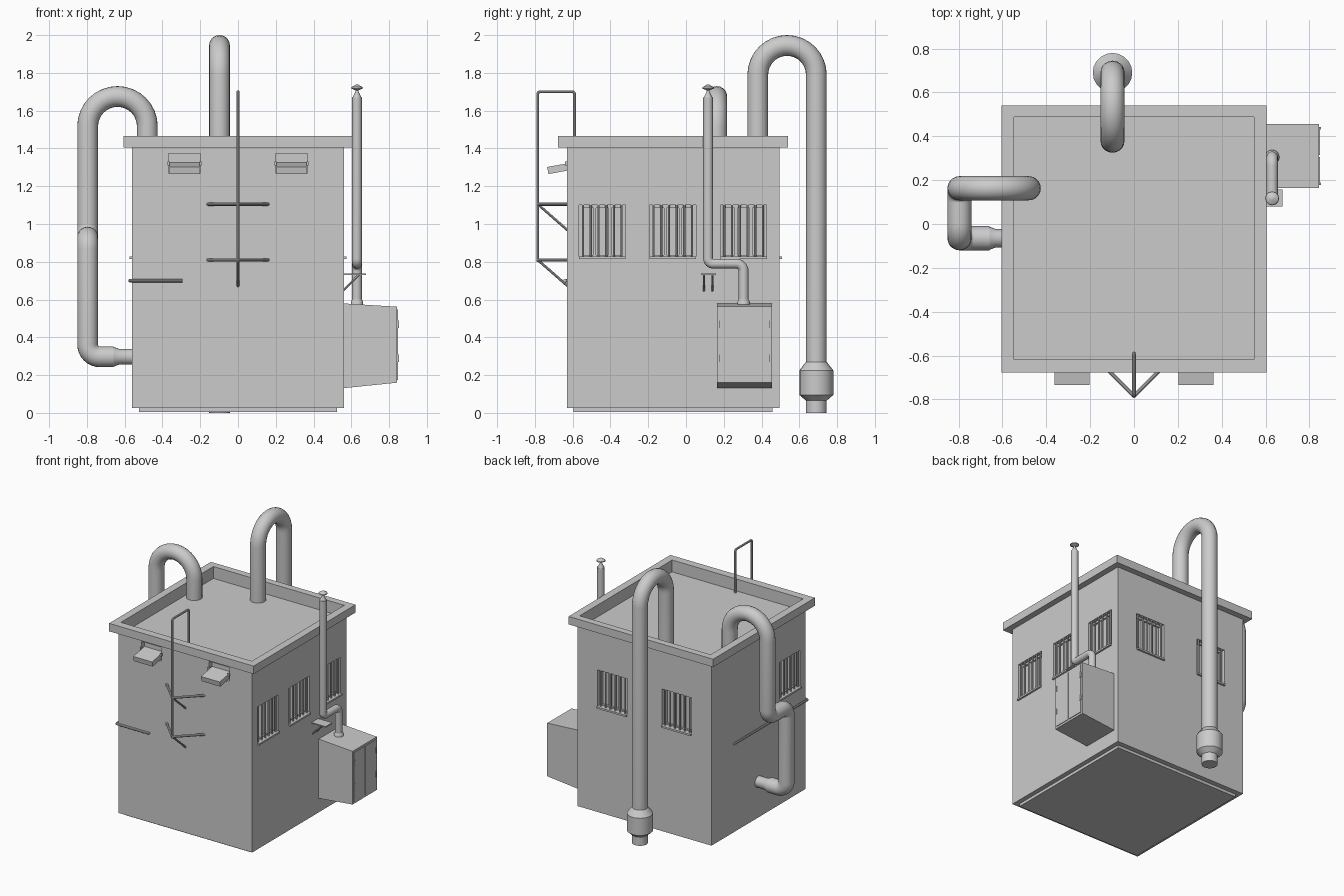
import bpy, bmesh, math
from mathutils import Matrix, Vector

if "Cube" in bpy.data.objects:
    bpy.data.objects.remove(bpy.data.objects["Cube"])

I = Matrix.Identity(4)
cutters = []


def finish(bm, name, smooth=False):
    bmesh.ops.recalc_face_normals(bm, faces=bm.faces[:])
    me = bpy.data.meshes.new(name)
    bm.to_mesh(me)
    bm.free()
    ob = bpy.data.objects.new(name, me)
    bpy.context.collection.objects.link(ob)
    if smooth:
        smooth_shade(ob)
    return ob


def smooth_shade(ob):
    bpy.ops.object.select_all(action='DESELECT')
    ob.select_set(True)
    bpy.context.view_layer.objects.active = ob
    bpy.ops.object.shade_smooth_by_angle(angle=math.radians(35))


def add_box(bm, lo, hi, m=I):
    lo, hi = Vector(lo), Vector(hi)
    mat = m @ Matrix.Translation((lo + hi) / 2) @ Matrix.Diagonal((*(hi - lo), 1))
    bmesh.ops.create_cube(bm, size=1, matrix=mat)


def boxes(name, items, m=I):
    bm = bmesh.new()
    for lo, hi in items:
        add_box(bm, lo, hi, m)
    return finish(bm, name)


def prism(name, profile, axis_lo, axis_hi, place):
    """Extrude a 2D profile between two values; place(a, b, t) gives the 3D point."""
    bm = bmesh.new()
    ends = [[bm.verts.new(place(a, b, t)) for a, b in profile] for t in (axis_lo, axis_hi)]
    n = len(profile)
    bm.faces.new(ends[0])
    bm.faces.new(ends[1])
    for i in range(n):
        j = (i + 1) % n
        bm.faces.new((ends[0][i], ends[0][j], ends[1][j], ends[1][i]))
    return finish(bm, name)


def lathe(name, profile, m, segs=20):
    bm = bmesh.new()
    rings = [[bm.verts.new(m @ Vector((r * math.cos(2 * math.pi * i / segs),
                                       r * math.sin(2 * math.pi * i / segs), z)))
              for i in range(segs)] for r, z in profile]
    for a, b in zip(rings, rings[1:]):
        for i in range(segs):
            j = (i + 1) % segs
            bm.faces.new((a[i], a[j], b[j], b[i]))
    bm.faces.new(rings[0])
    bm.faces.new(rings[-1])
    return finish(bm, name, True)


def pipe(name, pts, r, bends=(), res=8, steps=8):
    """Round tube along a path; right-angle corners are filleted by the bend radii."""
    pts = [Vector(p) for p in pts]
    path = [pts[0]]
    for k in range(1, len(pts) - 1):
        p, R = pts[k], bends[k - 1]
        d1, d2 = (pts[k - 1] - p).normalized(), (pts[k + 1] - p).normalized()
        c = p + R * (d1 + d2)
        for i in range(steps + 1):
            t = math.pi / 2 * i / steps
            q = c - R * (d2 * math.cos(t) + d1 * math.sin(t))
            if (q - path[-1]).length > 1e-3:
                path.append(q)
    path.append(pts[-1])
    cu = bpy.data.curves.new(name, 'CURVE')
    cu.dimensions = '3D'
    cu.bevel_depth, cu.bevel_resolution, cu.use_fill_caps = r, res, True
    sp = cu.splines.new('POLY')
    sp.points.add(len(path) - 1)
    for sp_pt, q in zip(sp.points, path):
        sp_pt.co = (*q, 1)
    ob = bpy.data.objects.new(name, cu)
    bpy.context.collection.objects.link(ob)
    bpy.ops.object.select_all(action='DESELECT')
    ob.select_set(True)
    bpy.context.view_layer.objects.active = ob
    bpy.ops.object.convert(target='MESH')
    smooth_shade(bpy.context.view_layer.objects.active)


# Barred windows, each modelled facing -y and turned onto its wall
def window(name, pos, turn, w=0.245, h=0.28, d=0.04):
    m = Matrix.Translation(pos) @ Matrix.Rotation(math.radians(turn), 4, 'Z')
    cutters.append(((-w / 2, -0.1, 0), (w / 2, d, h), m))
    f = 0.015
    frame = [((x - f / 2, d - 0.015, 0), (x + f / 2, d + 0.005, h))
             for x in (-w / 2 + f / 2, -0.04, 0.04, w / 2 - f / 2)]
    frame += [((-w / 2, d - 0.014, z), (w / 2, d + 0.005, z + f)) for z in (0, h - f)]
    boxes(name + "_frame", frame, m)
    boxes(name + "_sill", [((-w / 2, -0.014, -0.006), (w / 2, d, 0.007))], m)
    bm = bmesh.new()
    for i in range(6):
        x = -w / 2 + w * (i + 0.5) / 6
        bmesh.ops.create_cone(bm, cap_ends=True, segments=8, radius1=0.006, radius2=0.006, depth=h,
                              matrix=m @ Matrix.Translation((x, 0.008, h / 2)))
    finish(bm, name + "_bars", True)


for i, y in enumerate((-0.443, -0.07, 0.305)):
    window(f"right_window_{i}", (0.56, y, 0.82), 90)
window("left_window", (-0.56, -0.443, 0.82), -90)
for i, x in enumerate((-0.27, 0.27)):
    window(f"back_window_{i}", (x, 0.495, 0.82), 180)

# Tilted hatches in front openings
for s in (-1, 1):
    x0, x1 = s * 0.283 - 0.085, s * 0.283 + 0.085
    cutters.append(((x0, -0.8, 1.27), (x1, -0.595, 1.373), I))
    prism("front_hatch", [(-0.6, 1.326), (-0.735, 1.302), (-0.728, 1.264), (-0.6, 1.288)],
          x0 + 0.006, x1 - 0.006, lambda a, b, t: (t, a, b))
    boxes("hatch_pivots", [((x - 0.006, -0.64, 1.31), (x + 0.006, -0.62, 1.332)) for x in (x0, x1)])

# Building body, base and roof rim, with openings cut out
base = boxes("base_plinth", [((-0.525, -0.595, 0.004), (0.525, 0.457, 0.03))])
body = boxes("building_walls", [((-0.56, -0.63, 0.025), (0.56, 0.495, 1.41))])
rim = boxes("roof_rim", [((-0.605, -0.677, 1.405), (0.605, 0.54, 1.465))])
cutters.append(((-0.548, -0.617, 1.375), (0.548, 0.488, 1.6), I))
bm = bmesh.new()
for lo, hi, m in cutters:
    add_box(bm, lo, hi, m)
cut = finish(bm, "opening_cutter")
cut.hide_render = True
for ob in (body, rim):
    mod = ob.modifiers.new("openings", 'BOOLEAN')
    mod.operation, mod.solver, mod.object = 'DIFFERENCE', 'EXACT', cut
    bpy.context.view_layer.objects.active = ob
    bpy.ops.object.modifier_apply(modifier=mod.name)
bpy.data.objects.remove(cut)

# Back duct with bulged outlet
X = -0.098
pipe("back_duct", [(X, 0.38, 1.36), (X, 0.38, 1.945), (X, 0.69, 1.945), (X, 0.69, 0.26)],
     0.055, (0.155, 0.155))
lathe("back_duct_outlet", [(0.055, 0), (0.055, 0.065), (0.09, 0.095), (0.09, 0.225), (0.055, 0.27)],
      Matrix.Translation((X, 0.69, 0)))

# Left duct, stepping forward and back into the wall
A, Y, Y2 = -0.796, 0.163, -0.065
pipe("left_duct", [(-0.48, Y, 1.36), (-0.48, Y, 1.675), (A, Y, 1.675), (A, Y, 0.93),
                   (A, Y2, 0.93), (A, Y2, 0.297), (-0.66, Y2, 0.297)],
     0.055, (0.158, 0.158, 0.065, 0.065, 0.065))
lathe("left_duct_reducer", [(0.055, 0), (0.042, 0.035), (0.042, 0.11)],
      Matrix.Translation((-0.665, Y2, 0.297)) @ Matrix.Rotation(math.pi / 2, 4, 'Y'))

# Wall cabinet with double doors and hinges
prism("cabinet", [(0.55, 0.58), (0.843, 0.562), (0.843, 0.16), (0.55, 0.13)],
      0.165, 0.455, lambda a, b, t: (a, t, b))
boxes("cabinet_doors", [((0.84, y, 0.175), (0.848, y + 0.127, 0.548)) for y in (0.178, 0.315)])
boxes("cabinet_hinges", [((0.84, y - 0.006, z), (0.853, y + 0.006, z + 0.04))
                         for y in (0.183, 0.437) for z in (0.27, 0.45)])

# Thin chimney with cap, flange and wall bracket
C = 0.63
pipe("thin_chimney", [(C, 0.305, 0.56), (C, 0.305, 0.79), (C, 0.117, 0.79), (C, 0.117, 1.67)],
     0.026, (0.04, 0.027), 6)
lathe("chimney_flange", [(0.033, 0.565), (0.033, 0.59), (0.026, 0.6)], Matrix.Translation((C, 0.305, 0)))
lathe("chimney_cap", [(0.026, 1.665), (0.008, 1.7), (0.008, 1.708), (0.032, 1.718), (0.03, 1.724),
                      (0.006, 1.738)], Matrix.Translation((C, 0.117, 0)), 12)
boxes("chimney_bracket", [((0.55, 0.08, 0.73), (0.678, 0.158, 0.738))])
for y in (0.095, 0.14):
    pipe("bracket_strut", [(0.64, y, 0.732), (0.555, y, 0.645)], 0.006, res=2)

# Front mast frame with braces to wall and roof
P = -0.785
pipe("mast", [(0, -0.59, 1.37), (0, -0.59, 1.7), (0, P, 1.7), (0, P, 0.8)], 0.008, (0.012, 0.012), 3)
for z in (1.105, 0.81):
    for s in (-1, 1):
        pipe("mast_side_brace", [(0, P, z), (s * 0.16, -0.625, z)], 0.009, res=3)
    pipe("mast_diagonal", [(0, P, z), (0, -0.625, z - 0.14)], 0.007, res=3)

# Rail wrapping the front left corner
pipe("corner_rail", [(-0.295, -0.64, 0.7), (-0.572, -0.64, 0.7), (-0.572, 0.24, 0.7)], 0.009, (0.012,), 3)
